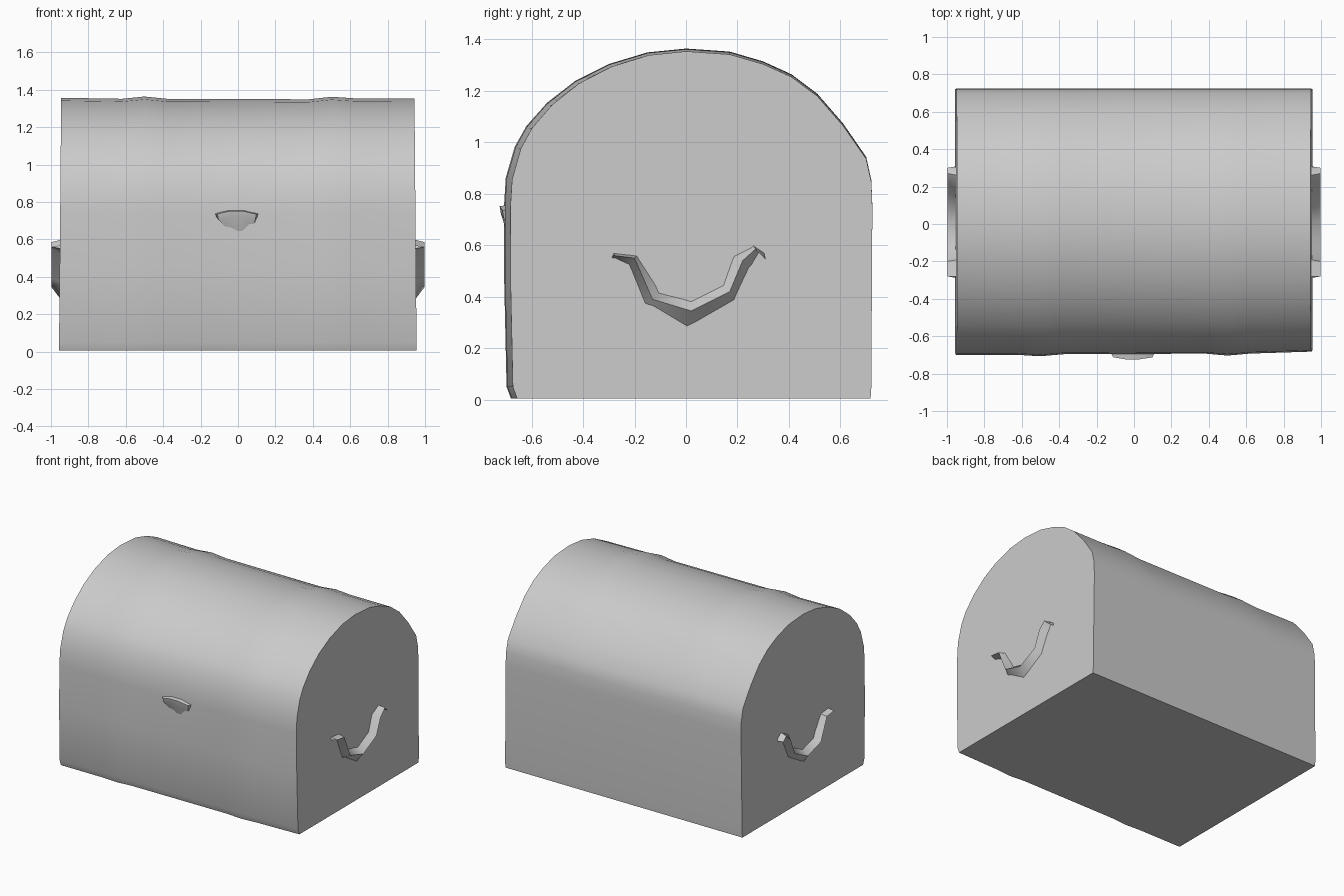
import bpy, bmesh
from math import radians


def make_object(name, rings, angle):
    """Skin a row of equal closed cross-sections and cap both ends."""
    bm = bmesh.new()
    loops = [[bm.verts.new(p) for p in ring] for ring in rings]
    n = len(loops[0])
    for a, b in zip(loops, loops[1:]):
        for i in range(n):
            j = (i + 1) % n
            bm.faces.new((a[i], a[j], b[j], b[i]))
    bm.faces.new(loops[0])
    bm.faces.new(loops[-1])
    bmesh.ops.recalc_face_normals(bm, faces=bm.faces)
    mesh = bpy.data.meshes.new(name)
    bm.to_mesh(mesh)
    bm.free()
    obj = bpy.data.objects.new(name, mesh)
    bpy.context.collection.objects.link(obj)
    bpy.ops.object.select_all(action='DESELECT')
    obj.select_set(True)
    bpy.context.view_layer.objects.active = obj
    bpy.ops.object.shade_smooth_by_angle(angle=radians(angle))
    return obj


# Chest body: domed profile (y, z), lofted along x
profile = [(-0.68, 0.005), (-0.697, 0.05), (-0.706, 0.45), (-0.707, 0.75),
           (-0.70, 0.86), (-0.665, 0.98), (-0.62, 1.06), (-0.54, 1.15),
           (-0.43, 1.235), (-0.30, 1.30), (-0.15, 1.345), (0.0, 1.36),
           (0.17, 1.348), (0.30, 1.31), (0.41, 1.26), (0.51, 1.185),
           (0.61, 1.07), (0.70, 0.94), (0.72, 0.85), (0.724, 0.75),
           (0.722, 0.45), (0.72, 0.05), (0.717, 0.005)]
# Stations: x, front scale, height scale (raised slightly at the two bands)
stations = [(-0.957, 0.99, 0.998), (-0.62, 0.99, 0.994), (-0.50, 1.0, 1.003),
            (-0.38, 0.985, 0.994), (0.38, 0.98, 0.992), (0.50, 0.995, 1.002),
            (0.62, 0.98, 0.996), (0.955, 0.965, 0.995)]
rings = []
for x, front, height in stations:
    ring = []
    for y, z in profile:
        lean = 1 - 0.012 * z / 1.36 if abs(x) > 0.9 else 1
        ring.append((x * lean, y * front if y < 0 else y, z * height))
    rings.append(ring)
make_object("chest_body", rings, 40)

# Side handles: U-shaped ridges, each row = (crest y, z), (outer foot y, z), (inner foot y, z)
path = [((-0.28, 0.56), (-0.29, 0.55), (-0.28, 0.57)),
        ((-0.20, 0.55), (-0.225, 0.52), (-0.19, 0.56)),
        ((-0.13, 0.39), (-0.165, 0.37), (-0.10, 0.42)),
        ((0.02, 0.345), (0.0, 0.27), (0.02, 0.39)),
        ((0.17, 0.42), (0.19, 0.38), (0.14, 0.45)),
        ((0.22, 0.54), (0.25, 0.51), (0.18, 0.56)),
        ((0.27, 0.585), (0.285, 0.57), (0.26, 0.60)),
        ((0.30, 0.555), (0.31, 0.545), (0.305, 0.57))]
for side, label in ((-1, "left"), (1, "right")):
    rings = [[(side * 0.94, *outer), (side * 0.998, *crest), (side * 0.94, *inner)]
             for crest, outer, inner in path]
    make_object(label + "_handle", rings, 50)

# Front latch: small lip tapering down into the body
rings = [[(x, -0.68, top), (x * 0.85, -out, top - 0.005),
          (x * 0.8, -out + 0.005, top - 0.035), (x * 0.7, -0.68, low)]
         for x, out, top, low in ((-0.13, 0.713, 0.74, 0.69), (-0.05, 0.724, 0.757, 0.63),
                                  (0.03, 0.724, 0.757, 0.60), (0.115, 0.713, 0.74, 0.66))]
make_object("front_latch", rings, 50)
